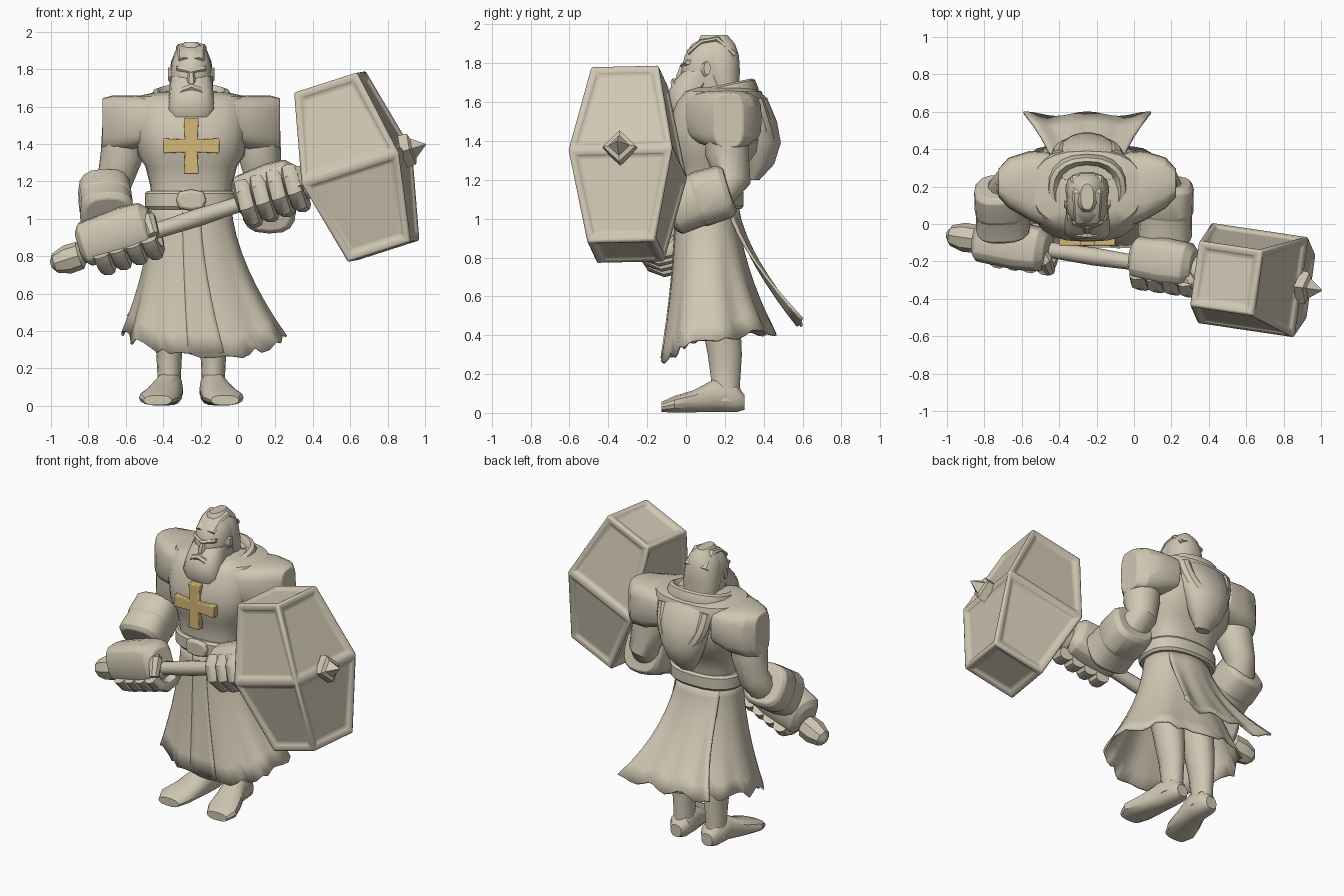
import bpy, bmesh, math, random
from mathutils import Vector as V

random.seed(4)
if "Cube" in bpy.data.objects:
    bpy.data.objects.remove(bpy.data.objects["Cube"])

CX = -0.25                      # centre line of the body
X, Y, Z = V((1, 0, 0)), V((0, 1, 0)), V((0, 0, 1))
parts = []


def material(name, rgb):
    m = bpy.data.materials.new(name)
    m.use_nodes = True
    m.diffuse_color = (*rgb, 1)
    m.node_tree.nodes["Principled BSDF"].inputs["Base Color"].default_value = (*rgb, 1)
    return m


STONE = material("warm_stone", (0.63, 0.57, 0.45))
GOLD = material("gold", (0.66, 0.48, 0.19))


def finish(name, bm, mat=STONE, bevel=0, solid=0):
    bmesh.ops.recalc_face_normals(bm, faces=bm.faces)
    me = bpy.data.meshes.new(name)
    bm.to_mesh(me)
    bm.free()
    me.materials.append(mat)
    ob = bpy.data.objects.new(name, me)
    bpy.context.collection.objects.link(ob)
    if solid:
        ob.modifiers.new("thickness", "SOLIDIFY").thickness = solid
    if bevel:
        b = ob.modifiers.new("bevel", "BEVEL")
        b.width, b.segments = bevel, 2
    parts.append(ob)


def spow(v, p):
    return math.copysign(abs(v) ** (2 / p), v)


def grid(bm, rings, closed=True):
    n = len(rings[0])
    for r, q in zip(rings, rings[1:]):
        for i in range(n if closed else n - 1):
            j = (i + 1) % n
            bm.faces.new((r[i], r[j], q[j], q[i]))


def loft(name, stations, n=16, p=2, frame=(X, Y), **kw):
    """Stations are (position, radius a, radius b); frame None follows the path."""
    bm, rings = bmesh.new(), []
    pos = [V(s[0]) for s in stations]
    last = len(pos) - 1
    tangents = [(pos[min(k + 1, last)] - pos[max(k - 1, 0)]).normalized() for k in range(last + 1)]
    ref = min((X, Y, Z), key=lambda e: max(abs(t.dot(e)) for t in tangents))
    for t, (c, ra, rb) in zip(tangents, stations):
        if frame:
            a, b = frame
        else:
            a = (ref - t * ref.dot(t)).normalized()
            b = t.cross(a)
        angles = [math.tau * i / n for i in range(n)]
        rings.append([bm.verts.new(V(c) + a * ra * spow(math.cos(q), p)
                                   + b * rb * spow(math.sin(q), p)) for q in angles])
    grid(bm, rings)
    bm.faces.new(rings[0])
    bm.faces.new(rings[-1])
    finish(name, bm, **kw)


def column(name, rows, cx=CX, **kw):
    """Rows are (z, centre y, x radius, y radius)."""
    loft(name, [((cx, y, z), rx, ry) for z, y, rx, ry in rows], **kw)


# torso, belt and buckle
column("torso", [(1.08, .11, .21, .16), (1.18, .115, .22, .17), (1.28, .125, .245, .19),
                 (1.34, .14, .285, .235), (1.46, .155, .305, .25), (1.60, .175, .31, .23),
                 (1.655, .19, .29, .2), (1.675, .19, .2, .14)], n=24, p=2.6)
column("belt", [(1.05, .11, .235, .175), (1.065, .11, .247, .187), (1.135, .11, .247, .187),
                (1.15, .11, .235, .175)], n=24, p=2.4)
loft("buckle", [((CX, -.1, 1.1), .075, .05), ((CX, -.07, 1.1), .085, .06)],
     n=8, p=3, frame=(X, Z), bevel=.01)

# cross on the chest, with flared arms
bm = bmesh.new()
outline = []
for k in range(4):
    c, s = math.cos(k * math.pi / 2), math.sin(k * math.pi / 2)
    for r, w in ((.034, -.034), (.15, -.04), (.15, .04)):
        outline.append((CX + r * c - w * s, 1.39 + r * s + w * c))
face = bm.faces.new([bm.verts.new((x, -.116, z)) for x, z in outline])
ext = bmesh.ops.extrude_face_region(bm, geom=[face])["geom"]
bmesh.ops.translate(bm, vec=(0, .045, 0), verts=[g for g in ext if isinstance(g, bmesh.types.BMVert)])
finish("chest_cross", bm, GOLD, bevel=.006)

# collar leaning back, and hanging hood with a rolled edge
column("collar", [(1.55, .17, .23, .2), (1.63, .18, .225, .2), (1.68, .185, .205, .175),
                  (1.69, .185, .18, .155), (1.66, .18, .15, .14), (1.57, .18, .14, .13)],
       n=20, p=2.3, frame=(X, V((0, .97, .2))))
column("hood", [(1.68, .28, .15, .07), (1.62, .32, .2, .1), (1.5, .365, .19, .105),
                (1.39, .385, .155, .105), (1.28, .38, .11, .075), (1.2, .35, .05, .03)], n=18)
arc = [math.pi * i / 16 for i in range(17)]
loft("hood_roll", [((CX + .15 * math.cos(a), .35 + .08 * math.sin(a), 1.61 - .23 * math.sin(a)),
                    .05, .05) for a in arc], n=10, frame=None)

# head, hair, face and beard
column("head", [(1.56, .15, .09, .1), (1.64, .14, .105, .13), (1.72, .11, .11, .14),
                (1.79, .115, .112, .135), (1.84, .125, .105, .133), (1.9, .14, .082, .11),
                (1.93, .15, .04, .06)], n=18, p=2.2)
column("back_hair", [(1.6, .21, .1, .07), (1.68, .2, .115, .075), (1.76, .18, .118, .1),
                     (1.84, .165, .108, .11), (1.9, .155, .085, .1), (1.945, .145, .035, .07)],
       n=14, p=2.3)
for side in (-1, 1):
    loft("brow", [((CX, -.015, 1.785), .018, .016),
                  ((CX + side * .08, .015, 1.805), .02, .014)], n=6, frame=(Y, Z))
    loft("moustache", [((CX, -.06, 1.705), .02, .018), ((CX + side * .05, -.055, 1.685), .022, .022),
                       ((CX + side * .1, -.03, 1.64), .012, .012)], n=6, frame=(Y, Z))
    loft("ear", [((CX + side * .1, .09, 1.765), .025, .04),
                 ((CX + side * .125, .11, 1.775), .018, .035)], n=8, frame=(Y, Z))
    loft("hair_lock", [((CX + side * .04, .01, 1.85), .03, .016), ((CX + side * .04, .08, 1.908), .035, .016),
                       ((CX + side * .045, .16, 1.922), .035, .018), ((CX + side * .05, .25, 1.84), .04, .02)],
         n=8, frame=None)
column("beard", [(1.76, .09, .113, .105), (1.71, .045, .115, .105), (1.66, .01, .12, .1),
                 (1.59, -.01, .13, .085), (1.545, -.01, .115, .07)], n=14, p=2.6)
loft("nose", [((CX, -.01, 1.795), .014, .018), ((CX, -.03, 1.735), .026, .025),
              ((CX, -.03, 1.71), .022, .02)], n=6)

# shoulder plates, legs and feet, mirrored about the body
for side, tag in ((-1, "right"), (1, "left")):
    def at(dx, y, z):
        return (CX + side * dx, y, z)
    loft(f"{tag}_shoulder_plate", [(at(.2, .18, 1.53), .205, .125), (at(.31, .205, 1.515), .185, .145),
                                   (at(.42, .22, 1.51), .135, .15), (at(.475, .22, 1.505), .075, .14)],
         n=20, p=3.4, frame=(Y, Z), bevel=.006)
    loft(f"{tag}_leg", [(at(.11, .12, 1.0), .1, .12), (at(.12, .15, .65), .1, .115),
                        (at(.118, .185, .42), .085, .1), (at(.118, .2, .3), .07, .09),
                        (at(.118, .205, .15), .062, .075), (at(.118, .2, .06), .075, .085)], n=14)
    loft(f"{tag}_foot", [(at(.115, .3, .055), .04, .04), (at(.115, .26, .075), .07, .073),
                         (at(.12, .15, .09), .076, .088), (at(.15, .04, .06), .095, .058),
                         (at(.175, -.06, .045), .105, .043), (at(.18, -.125, .03), .075, .027)],
         n=14, p=2.4, frame=(X, Z))


# flared skirt with folds and a ragged hem
def skirt_point(angle, t, jag=0, offset=0):
    c, s = math.cos(angle), math.sin(angle)
    f, back = t ** 1.7, max(0, s)
    ry = .155 + .19 * f if s > 0 else .165 + .075 * f
    wave = 1 + .04 * f * math.sin(9 * angle) + offset
    hem = .39 + .03 * back - .13 * max(0, -s) ** 1.5 + jag
    return V((CX + .08 * f * (1 - back) + (.215 + .215 * f) * spow(c, 2.3) * wave,
              .11 + ry * spow(s, 2.3) * wave, 1.08 + (hem - 1.08) * t))


bm, N = bmesh.new(), 54
jags = [random.uniform(-.025, .025) for _ in range(N)]
grid(bm, [[bm.verts.new(skirt_point(math.tau * i / N, k / 8, jags[i] * k / 8))
           for i in range(N)] for k in range(9)])
finish("skirt", bm, solid=.012)

bm = bmesh.new()
grid(bm, [[bm.verts.new(skirt_point(math.radians(270 + a), k / 8, .02, .02))
           for a in range(-10, 11, 4)] for k in range(9)], closed=False)
finish("front_panel", bm, solid=.008)

# pleated tail at the back, spreading towards its hem
bm = bmesh.new()
rows = [k / 8 for k in range(9)]
grid(bm, [[bm.verts.new((CX + (.16 + .04 * t + .14 * t ** 3) * u / 8,
                         .27 + .32 * t ** 1.5 + .012 * t * math.cos(u * .8) - .05 * (1 - t) * (u / 8) ** 2,
                         1.07 - .6 * t - .02 * t * math.cos(u * 1.2)))
           for u in range(-8, 9)] for t in rows], closed=False)
finish("back_tail", bm, solid=.014)

# hammer axes: U along the handle, W across, H along the head
C = V((.635, -.3, 1.28))
U = V((.943, -.14, .303)).normalized()
H = V((-.3, .02, .95))
H = (H - U * H.dot(U)).normalized()
W = U.cross(H)


def shaft(name, rows, **kw):
    """Rows are (distance from the hammer centre, radius)."""
    loft(name, [(C + U * d, r, r) for d, r in rows], frame=(H, W), **kw)


# hammer head: double taper with recessed panels
bm = bmesh.new()
rings = [[bm.verts.new(C + H * h + U * a * u + W * b * w)
          for a, b in ((-1, -1), (1, -1), (1, 1), (-1, 1))]
         for h, u, w in ((-.475, .178, .175), (0, .275, .27), (.475, .178, .175))]
grid(bm, rings)
bm.faces.new(rings[0])
bm.faces.new(rings[-1])
bmesh.ops.recalc_face_normals(bm, faces=bm.faces)
bmesh.ops.inset_individual(bm, faces=bm.faces[:], thickness=.035, depth=0)
panels = [f for f in bm.faces if all(len(v.link_edges) == 3 for v in f.verts)]
bmesh.ops.inset_individual(bm, faces=panels, thickness=.03, depth=-.018)
finish("hammer_head", bm, bevel=.01)
shaft("hammer_spike", [(.26, .09), (.31, .085), (.32, .055), (.392, .003)], n=4)
shaft("hammer_socket", [(-.36, .06), (-.33, .085), (-.25, .09)], n=12)
shaft("handle", [(-1.55, .04), (-1.1, .043), (-.9, .048), (-.7, .042), (-.55, .047), (-.2, .045)], n=12)
shaft("pommel", [(-1.5, .045), (-1.52, .06), (-1.55, .05), (-1.57, .075), (-1.64, .078),
                 (-1.71, .055), (-1.733, .02)], n=8)

# arms, cuffs and fists: grip distance, arm path, cuff ends, palm shift and length, finger angles
FRONT = W if W.y < 0 else -W
arms = {
    "right": (-1.31, [(-.615, .21, 1.5), (-.62, .21, 1.34), (-.66, .22, 1.2), (-.7, .17, 1.12), (-.68, .0, .97)],
              [(-.715, .18, 1.15), (-.7, -.02, 1.02)], Y * -.005 + Z * .05, .26, (-15, -50, -85, -120, -155)),
    "left": (-.48, [(.115, .21, 1.5), (.115, .21, 1.34), (.14, .24, 1.2), (.17, .17, 1.13), (.18, .0, 1.12)],
             [(.18, .2, 1.14), (.165, -.06, 1.06)], Y * .03 + Z * .03, .2, (60, 25, -15, -60, -105))}
for tag, (grip, path, cuff, shift, reach, curl) in arms.items():
    loft(f"{tag}_arm", [(q, r, r) for q, r in zip(path, (.11, .115, .095, .1, .09))], n=14, frame=None)
    a, b = V(cuff[0]), V(cuff[1])
    loft(f"{tag}_cuff", [(a.lerp(b, t), r, r) for t, r in
                         ((-.1, .12), (0, .14), (.5, .145), (.55, .138), (1, .146), (1.1, .12))],
         n=16, p=2.8, frame=None, bevel=.006)
    hand = C + U * grip
    loft(f"{tag}_palm", [(hand + U * d + shift, r, r * .95) for d, r in
                         ((-reach, .08), (.03 - reach, .12), (0, .135), (.11, .125), (.15, .085))],
         n=14, p=3, frame=(H, W), bevel=.006)
    for k in range(4):
        base = hand + U * (-.135 + .09 * k)
        angles = [math.radians(q) for q in curl]
        loft(f"{tag}_finger_{k}", [(base + (FRONT * math.cos(q) + H * math.sin(q)) * .108, .046, .042)
                                   for q in angles], n=10, p=2.4, frame=None)
    loft(f"{tag}_thumb", [(hand + U * .1 + H * .08, .045, .045), (hand + U * .16 + FRONT * .06 + H * .07, .045, .042),
                          (hand + U * .17 + FRONT * .11 - H * .02, .03, .03)], n=8, frame=None)

# smooth shading with sharp creases
bpy.ops.object.select_all(action="DESELECT")
for ob in parts:
    ob.select_set(True)
bpy.context.view_layer.objects.active = parts[0]
bpy.ops.object.shade_smooth_by_angle(angle=math.radians(35))
